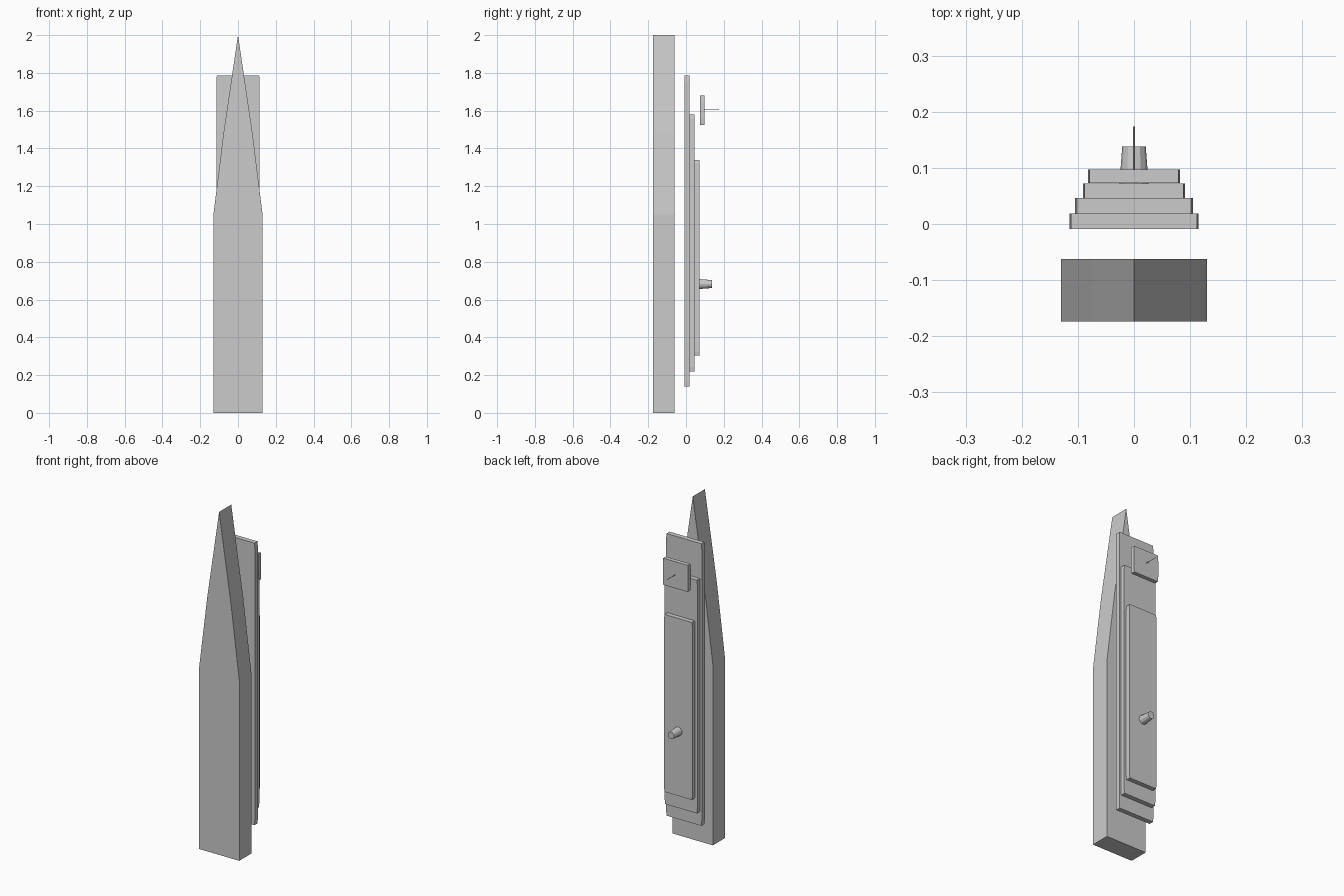
import bpy, bmesh, math

cube = bpy.data.objects.get("Cube")
if cube:
    bpy.data.objects.remove(cube, do_unlink=True)

grey = bpy.data.materials.new("plain_grey")
grey.use_nodes = True
colour = (0.6, 0.6, 0.6, 1)
grey.diffuse_color = colour
grey.node_tree.nodes["Principled BSDF"].inputs["Base Color"].default_value = colour


def finish(name, bm):
    bmesh.ops.recalc_face_normals(bm, faces=bm.faces)
    mesh = bpy.data.meshes.new(name)
    bm.to_mesh(mesh)
    bm.free()
    mesh.materials.append(grey)
    obj = bpy.data.objects.new(name, mesh)
    bpy.context.collection.objects.link(obj)
    return obj


def slab(name, half, y0, y1):
    """Mirror a half outline of (x, z) points and extrude it along y."""
    outline = half + [(-x, z) for x, z in reversed(half) if x > 0]
    bm = bmesh.new()
    face = bm.faces.new([bm.verts.new((x, y0, z)) for x, z in outline])
    new = bmesh.ops.extrude_face_region(bm, geom=[face])["geom"]
    verts = [v for v in new if isinstance(v, bmesh.types.BMVert)]
    bmesh.ops.translate(bm, verts=verts, vec=(0, y1 - y0, 0))
    return finish(name, bm)


def deck(name, w, z0, z1, y0, y1, cut):
    """Flat plate with slightly clipped corners."""
    inner = w - 0.003
    slab(name, [(inner, z0), (w, z0 + cut), (w, z1 - cut), (inner, z1)], y0, y1)


def rod(name, r0, r1, y0, y1, z, sides):
    """Tapered rod pointing along +y."""
    bm = bmesh.new()
    bmesh.ops.create_cone(bm, cap_ends=True, segments=sides,
                          radius1=r0, radius2=r1, depth=y1 - y0)
    obj = finish(name, bm)
    obj.rotation_euler.x = -math.pi / 2
    obj.location = (0, (y0 + y1) / 2, z)


# Hull with a pointed bow
slab("hull", [(0.13, 0), (0.13, 1.05), (0.077, 1.48), (0, 2)], -0.174, -0.062)

# Stepped decks and bridge
deck("lower_deck", 0.115, 0.14, 1.785, -0.009, 0.019, 0.03)
deck("middle_deck", 0.105, 0.22, 1.58, 0.019, 0.046, 0.025)
deck("upper_deck", 0.091, 0.305, 1.34, 0.046, 0.072, 0.02)
deck("bridge", 0.082, 1.525, 1.68, 0.073, 0.097, 0.03)

# Funnel and mast
rod("funnel", 0.026, 0.021, 0.071, 0.138, 0.682, 12)
rod("mast", 0.0015, 0.0015, 0.095, 0.174, 1.605, 8)
